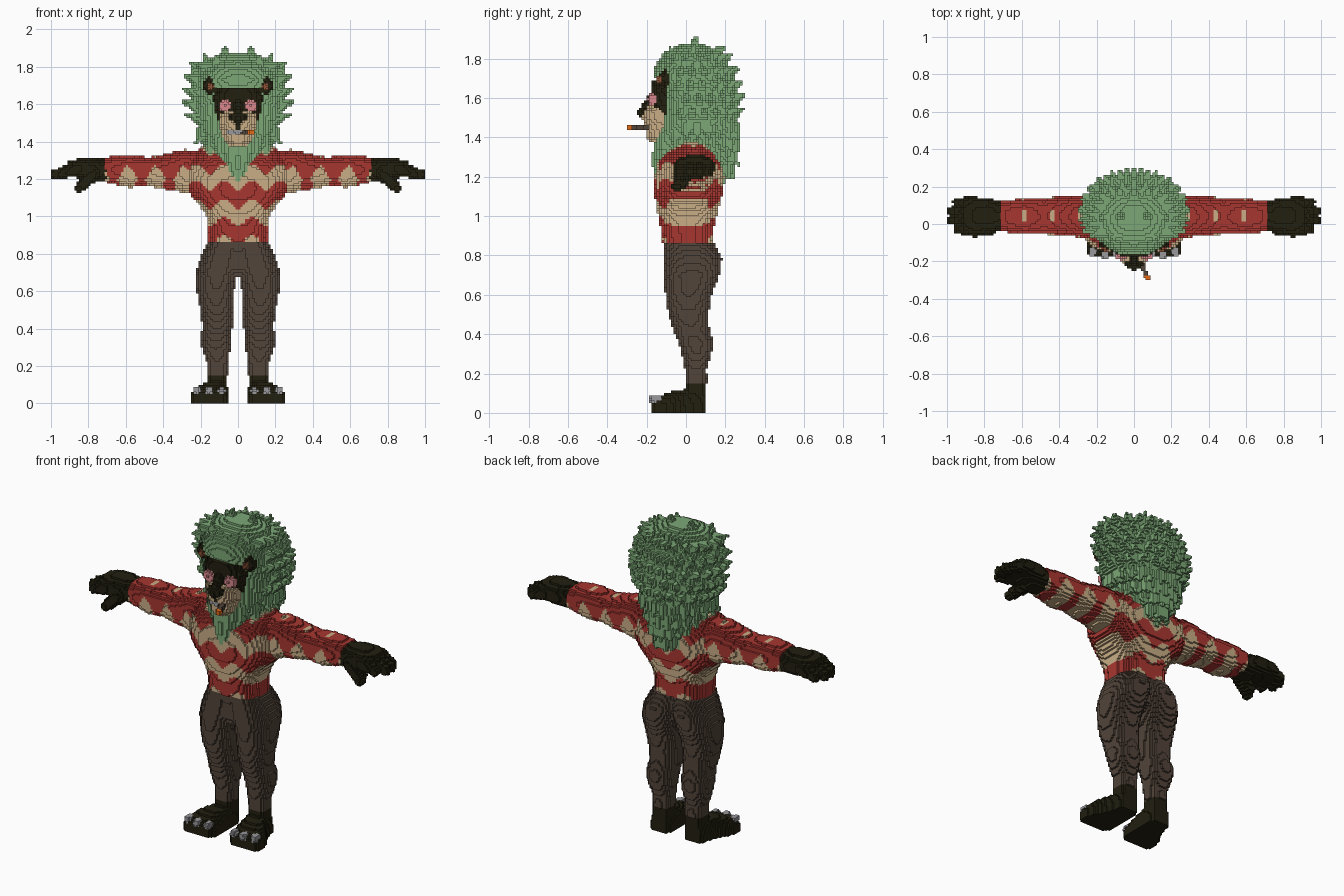
import bpy, math
from math import floor, cos, sin, pi

S = 0.0125            # block size
cells = {}            # (i, j, k) -> (part, material index)

PALETTE = [("green_fur", (0.20, 0.39, 0.18)), ("dark_fur", (0.016, 0.014, 0.005)),
           ("red_cloth", (0.39, 0.037, 0.030)), ("cream", (0.58, 0.42, 0.24)),
           ("brown_cloth", (0.084, 0.058, 0.042)), ("pink", (0.70, 0.25, 0.27)),
           ("grey", (0.32, 0.32, 0.34)), ("orange", (0.75, 0.14, 0.01)),
           ("ear_brown", (0.28, 0.09, 0.04))]
GREEN, DARK, RED, CREAM, BROWN, PINK, GREY, ORANGE, EAR = range(9)
mats = []
for n, c in PALETTE:
    m = bpy.data.materials.new(n)
    m.diffuse_color = (*c, 1)
    mats.append(m)


def fill(part, shape, colour, mirror=True):
    """Turn a shape (box, inside test) into blocks, mirrored over x = 0."""
    lo, hi, inside = shape
    a = [floor(v / S) for v in lo]
    b = [floor(v / S) + 1 for v in hi]
    if mirror:
        a[0] = max(a[0], 0)
    for k in range(max(a[2], 0), b[2]):
        for j in range(a[1], b[1]):
            for i in range(a[0], b[0]):
                x, y, z = (i + .5) * S, (j + .5) * S, (k + .5) * S
                if inside(x, y, z):
                    for ii in ((i, -1 - i) if mirror else (i,)):
                        xx = (ii + .5) * S
                        c = colour(xx, y, z) if callable(colour) else colour
                        cells[ii, j, k] = (part, c)


def ball(c, r, e=2.0):
    def inside(x, y, z):
        return sum((abs(p - q) / s) ** e for p, q, s in zip((x, y, z), c, r)) <= 1
    return [p - s for p, s in zip(c, r)], [p + s for p, s in zip(c, r)], inside


def cone(p, q, r0, r1):
    """Tapered rod from p to q with rounded ends."""
    d = [b - a for a, b in zip(p, q)]
    dd = sum(v * v for v in d)

    def inside(*v):
        w = [a - b for a, b in zip(v, p)]
        t = min(1, max(0, sum(a * b for a, b in zip(w, d)) / dd))
        return sum((a - t * b) ** 2 for a, b in zip(w, d)) <= (r0 + (r1 - r0) * t) ** 2
    r = max(r0, r1)
    return ([min(a, b) - r for a, b in zip(p, q)],
            [max(a, b) + r for a, b in zip(p, q)], inside)


def section(rows, t):
    for a, b in zip(rows, rows[1:]):
        if a[0] <= t <= b[0]:
            f = (t - a[0]) / (b[0] - a[0])
            return [u + (v - u) * f for u, v in zip(a[1:], b[1:])]
    return None


def loft(axis, rows, e=2.4):
    """Rows of (position, min u, max u, min v, max v) along an axis."""
    u, v = [n for n in range(3) if n != axis]

    def inside(*p):
        s = section(rows, p[axis])
        if not s:
            return False
        a, b, c, d = s
        return (abs(2 * p[u] - a - b) / (b - a)) ** e + (abs(2 * p[v] - c - d) / (d - c)) ** e <= 1
    lo, hi = [0] * 3, [0] * 3
    for ax, i, j in ((axis, 0, 0), (u, 1, 2), (v, 3, 4)):
        lo[ax], hi[ax] = min(r[i] for r in rows), max(r[j] for r in rows)
    return lo, hi, inside


# trousers
fill("trousers", loft(2, [(.15, .055, .168, -.005, .11), (.22, .05, .168, -.005, .105),
     (.30, .04, .195, -.02, .13), (.36, .035, .198, -.04, .138), (.42, .03, .19, -.065, .12),
     (.50, .028, .203, -.09, .115), (.60, .02, .22, -.105, .13), (.70, .0, .225, -.115, .17),
     (.78, -.02, .203, -.115, .183), (.862, -.03, .165, -.115, .145)]), BROWN)
fill("trousers", loft(2, [(.67, -.15, .15, -.06, .08), (.72, -.16, .16, -.10, .12),
     (.862, -.155, .155, -.11, .13)]), BROWN)


# striped shirt: wavy bands
def body_stripes(x, y, z):
    w = z + .025 * cos(2 * pi * x / .15)
    return RED if abs((w - .925 + .095) % .19 - .095) < .05 else CREAM


def sleeve_stripes(x, y, z):
    wave = cos(2 * pi * (abs(x) - .44) / .15)
    if wave > .85 and z > 1.3 and .01 < y < .08:
        return CREAM
    if wave < -.3 and z < 1.185:
        return RED
    return RED if z > 1.225 + .045 * wave else CREAM


fill("shirt_body", loft(2, [(.862, -.158, .158, -.118, .138), (.95, -.158, .158, -.132, .142),
     (1.0, -.168, .168, -.142, .158), (1.05, -.2, .2, -.152, .17), (1.10, -.245, .245, -.158, .182),
     (1.15, -.275, .275, -.16, .19), (1.20, -.285, .285, -.158, .195), (1.27, -.28, .28, -.145, .18),
     (1.33, -.24, .24, -.1, .145), (1.37, -.2, .2, -.03, .1)], 2.8), body_stripes)
fill("sleeves", loft(0, [(.20, -.065, .14, 1.12, 1.34), (.28, -.075, .15, 1.12, 1.357),
     (.34, -.065, .148, 1.14, 1.345), (.40, -.06, .147, 1.145, 1.33), (.48, -.055, .14, 1.165, 1.315),
     (.58, -.055, .135, 1.155, 1.33), (.66, -.045, .13, 1.172, 1.325), (.712, -.04, .125, 1.185, 1.315)]),
     sleeve_stripes)

# hands: palm, four fingers, thumb
fill("hands", loft(0, [(.70, -.03, .115, 1.185, 1.305), (.78, -.05, .14, 1.19, 1.312),
     (.86, -.055, .145, 1.205, 1.308), (.91, -.05, .14, 1.215, 1.295)]), DARK)
for y, tip in ((-.028, .94), (.02, .98), (.068, .98), (.115, .945)):
    fill("hands", cone((.86, y, 1.255), (tip, y, 1.225), .038, .025), DARK)
fill("hands", cone((.77, -.02, 1.23), (.85, -.045, 1.15), .04, .026), DARK)
fill("hands", cone((.80, .0, 1.2), (.84, -.01, 1.165), .03, .024), DARK)

# feet with claws
fill("feet", loft(2, [(0, .058, .162, 0, .105), (.152, .058, .162, -.002, .105)], 3), DARK)
fill("feet", loft(1, [(-.18, .08, .235, -.05, .055), (-.15, .055, .255, -.08, .08),
     (-.08, .05, .24, -.1, .105), (0, .05, .19, -.1, .122), (.10, .058, .165, -.1, .11)], 3.5), DARK)
for x, y in ((.088, -.155), (.155, -.165), (.222, -.15)):
    fill("claws", ball((x, y, .07), (.021, .028, .022)), GREY)

# mane: core, then staggered rings of tufts
MANE = [(1.165, -.03, .03, -.155, .195), (1.25, -.09, .09, -.17, .235), (1.32, -.13, .13, -.17, .25),
        (1.40, -.17, .17, -.16, .255), (1.47, -.215, .215, -.13, .255), (1.60, -.248, .248, -.125, .262),
        (1.68, -.25, .25, -.15, .25), (1.73, -.235, .235, -.168, .235), (1.79, -.205, .205, -.145, .2),
        (1.84, -.16, .16, -.10, .15), (1.87, -.09, .09, -.04, .1)]
fill("mane", loft(2, MANE, 2.1), GREEN)
for n in range(9):
    z = 1.25 + n * .068
    a, b, c, d = section(MANE, z)
    long = .052 if z > 1.48 else .022
    for m in range(8):
        ang = -.45 + (m + .5 * (n % 2)) * .29
        if ang > pi / 2 + .1:
            continue
        ux, uy = cos(ang), sin(ang)
        px, py = b * ux, (c + d) / 2 + (d - c) / 2 * uy
        rise = .025 if z > 1.48 else -.06
        fill("mane", cone((px * .93, py - uy * .015, z),
                          (px + ux * long, py + uy * long * .8, z + rise), .036, .006), GREEN)
for p, q in (((.07, .03, 1.83), (.07, .05, 1.912)), ((.15, .03, 1.79), (.18, .04, 1.868)),
             ((.07, .13, 1.80), (.08, .19, 1.85)), ((.11, -.06, 1.79), (.12, -.08, 1.855)),
             ((0, 0, 1.82), (0, .02, 1.875)), ((.0, .13, 1.81), (0, .19, 1.86)),
             ((.21, .05, 1.74), (.25, .06, 1.79))):
    fill("mane", cone(p, q, .042, .008), GREEN)
# beard strands
for x, z in ((0, 1.22), (.05, 1.26), (.10, 1.32)):
    fill("mane", cone((x, -.125 + x * .3, 1.41), (x * .9, -.145 + x * .3, z), .03, .012), GREEN)

# ears
fill("ears", ball((.148, -.095, 1.70), (.042, .04, .048)), DARK)
fill("ears", ball((.147, -.128, 1.695), (.018, .02, .024)), EAR)

# face mask and eyes
fill("face_mask", loft(2, [(1.49, -.10, .10, -.165, 0), (1.56, -.12, .12, -.178, 0),
     (1.64, -.138, .138, -.178, 0), (1.685, -.115, .115, -.172, 0)], 2.6), DARK)
fill("eyes", ball((.07, -.165, 1.592), (.036, .03, .032)), PINK)


# muzzle with bared teeth
def muzzle_colour(x, y, z):
    return GREY if 1.437 < z < 1.463 and -.065 < x < .04 and y < -.15 else CREAM


fill("muzzle", loft(2, [(1.38, -.05, .05, -.19, 0), (1.40, -.08, .08, -.20, 0), (1.45, -.088, .088, -.208, 0),
     (1.50, -.105, .105, -.222, 0), (1.535, -.105, .105, -.225, 0), (1.565, -.08, .08, -.205, 0)], 2.2),
     muzzle_colour)
# nose, bridge and lip line
fill("nose", ball((0, -.205, 1.53), (.048, .042, .034)), DARK)
fill("nose", cone((0, -.165, 1.60), (0, -.2, 1.545), .03, .03), DARK)
fill("nose", cone((0, -.205, 1.51), (0, -.205, 1.478), .026, .013), DARK)

# cigar with a glowing tip
fill("cigar", cone((.03, -.19, 1.45), (.075, -.292, 1.45), .0145, .0145),
     lambda x, y, z: ORANGE if y < -.28 else BROWN, mirror=False)

# block surfaces: one object per part, only the exposed faces
SIDES = [((1, 0, 0), ((1, 0, 0), (1, 1, 0), (1, 1, 1), (1, 0, 1))),
         ((-1, 0, 0), ((0, 0, 0), (0, 0, 1), (0, 1, 1), (0, 1, 0))),
         ((0, 1, 0), ((0, 1, 0), (0, 1, 1), (1, 1, 1), (1, 1, 0))),
         ((0, -1, 0), ((0, 0, 0), (1, 0, 0), (1, 0, 1), (0, 0, 1))),
         ((0, 0, 1), ((0, 0, 1), (1, 0, 1), (1, 1, 1), (0, 1, 1))),
         ((0, 0, -1), ((0, 0, 0), (0, 1, 0), (1, 1, 0), (1, 0, 0)))]
parts = {}
for (i, j, k), (part, mat) in cells.items():
    verts, faces, idx = parts.setdefault(part, ({}, [], []))
    for (dx, dy, dz), quad in SIDES:
        if (i + dx, j + dy, k + dz) not in cells:
            faces.append([verts.setdefault((i + a, j + b, k + c), len(verts)) for a, b, c in quad])
            idx.append(mat)
for part, (verts, faces, idx) in parts.items():
    me = bpy.data.meshes.new(part)
    me.from_pydata([(a * S, b * S, c * S) for a, b, c in verts], [], faces)
    used = sorted(set(idx))
    for u in used:
        me.materials.append(mats[u])
    for poly, m in zip(me.polygons, idx):
        poly.material_index = used.index(m)
    bpy.context.collection.objects.link(bpy.data.objects.new(part, me))
